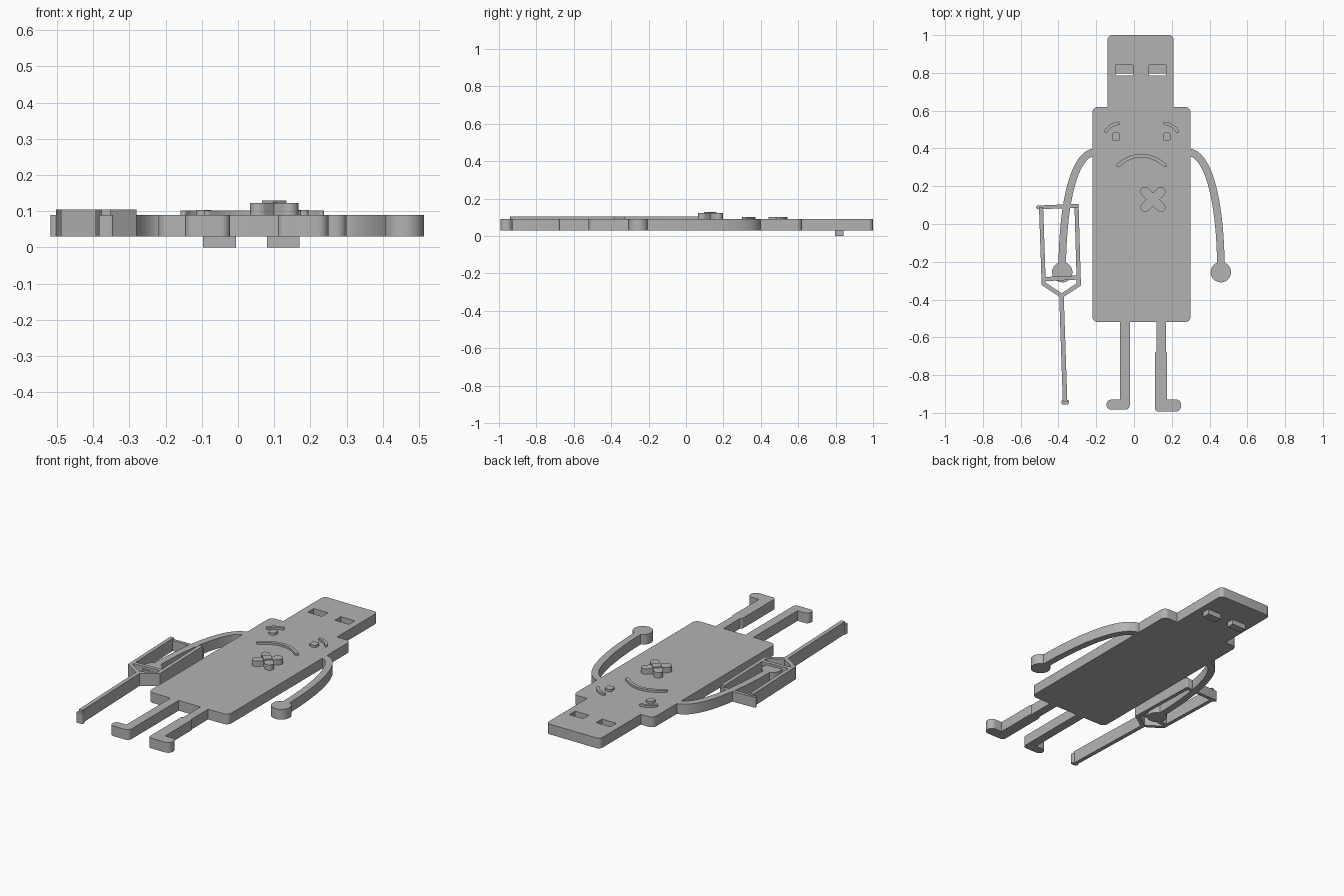
import bpy, bmesh, math
from mathutils import Vector

if "Cube" in bpy.data.objects:
    bpy.data.objects.remove(bpy.data.objects["Cube"], do_unlink=True)

GREY = (0.45, 0.45, 0.45, 1)
mat = bpy.data.materials.new("plain grey")
mat.use_nodes = True
mat.diffuse_color = GREY
mat.node_tree.nodes["Principled BSDF"].inputs["Base Color"].default_value = GREY

LOW, HIGH = 0.03, 0.09
MID = 0.04  # mirror axis of the figure


def extrude(name, outline, z0=LOW, z1=HIGH):
    """Solid plate from a closed 2D outline."""
    bm = bmesh.new()
    face = bm.faces.new([bm.verts.new((p[0], p[1], z0)) for p in outline])
    res = bmesh.ops.extrude_face_region(bm, geom=[face])
    bmesh.ops.translate(bm, vec=(0, 0, z1 - z0),
                        verts=[v for v in res["geom"] if isinstance(v, bmesh.types.BMVert)])
    bmesh.ops.recalc_face_normals(bm, faces=bm.faces)
    mesh = bpy.data.meshes.new(name)
    bm.to_mesh(mesh)
    bm.free()
    mesh.materials.append(mat)
    ob = bpy.data.objects.new(name, mesh)
    bpy.context.collection.objects.link(ob)
    return ob


def slab(name, x0, x1, y0, y1, z0=LOW, z1=HIGH, r=0.0, r_low=None):
    """Rectangle with rounded corners; r_low rounds the -y corners."""
    r_low = r if r_low is None else r_low
    pts = []
    for i, (x, y, sx, sy) in enumerate([(x1, y1, -1, -1), (x0, y1, 1, -1),
                                        (x0, y0, 1, 1), (x1, y0, -1, 1)]):
        rad = r if i < 2 else r_low
        steps = 6 if rad > 0 else 0
        for k in range(steps + 1):
            a = math.pi / 2 * (i + k / max(steps, 1))
            pts.append((x + sx * rad + rad * math.cos(a), y + sy * rad + rad * math.sin(a)))
    return extrude(name, pts, z0, z1)


def stroke(name, path, width, z0=LOW, z1=HIGH, round_ends=True):
    """Ribbon of constant width along a 2D path."""
    pts = [Vector(p) for p in path]
    h = width / 2
    left, right = [], []
    for i, p in enumerate(pts):
        d_in = (p - pts[max(i - 1, 0)]).normalized()
        d_out = (pts[min(i + 1, len(pts) - 1)] - p).normalized()
        d = (d_in + d_out).normalized()
        n = Vector((-d.y, d.x))
        ref = d_out if d_out.length else d_in
        k = h / max(n.dot(Vector((-ref.y, ref.x))), 0.3)
        left.append(p + n * k)
        right.append(p - n * k)

    def cap(center, start):
        if not round_ends:
            return []
        a0 = math.atan2(*(start - center).yx)
        return [center + h * Vector((math.cos(a0 - math.pi * k / 8), math.sin(a0 - math.pi * k / 8)))
                for k in range(1, 8)]

    outline = left + cap(pts[-1], left[-1]) + right[::-1] + cap(pts[0], right[0])
    return extrude(name, outline, z0, z1)


def disc(name, x, y, r, z0=LOW, z1=HIGH, n=32):
    return extrude(name, [(x + r * math.cos(2 * math.pi * k / n), y + r * math.sin(2 * math.pi * k / n))
                          for k in range(n)], z0, z1)


def bezier(ctrl, n=16):
    """Points on a Bezier curve of any degree."""
    out = []
    for i in range(n + 1):
        t, p = i / n, [Vector(c) for c in ctrl]
        while len(p) > 1:
            p = [a.lerp(b, t) for a, b in zip(p, p[1:])]
        out.append(p[0])
    return out


def flip(path):
    return [(2 * MID - p[0], p[1]) for p in path]


# Body and plug
slab("body", -0.22, 0.30, -0.52, 0.62, r=0.03)
plug = slab("plug", -0.14, 0.21, 0.62, 1.0, r=0.025, r_low=0)

# Plug windows with tabs poking out underneath
for side, x0, x1 in (("right", -0.097, -0.005), ("left", 0.08, 0.17)):
    cutter = slab("window_cutter", x0, x1, 0.787, 0.842, 0, 0.2)
    cutter.hide_render = True
    mod = plug.modifiers.new("window", "BOOLEAN")
    mod.operation, mod.solver, mod.object = "DIFFERENCE", "EXACT", cutter
    bpy.context.view_layer.objects.active = plug
    bpy.ops.object.modifier_apply(modifier=mod.name)
    bpy.data.objects.remove(cutter, do_unlink=True)
    slab(side + "_window_tab", x0, x1, 0.797, 0.842, 0, 0.055)

# Arms, hands, eyes and brows, mirrored about the figure's middle
arm = bezier([(0.29, 0.38), (0.40, 0.37), (0.46, 0.10), (0.46, -0.25)], 24)
brow = bezier([(0.162, 0.533), (0.21, 0.525), (0.23, 0.49)], 10)
for side, f in (("left", lambda p: p), ("right", flip)):
    stroke(side + "_arm", f(arm), 0.04, round_ends=False)
    (hx, hy), = f([(0.46, -0.255)])
    disc(side + "_hand", hx, hy, 0.054)
    stroke(side + "_brow", f(brow), 0.017, HIGH - 0.005, 0.102)
    (ex, ey), = f([(0.174, 0.462)])
    slab(side + "_eye", ex - 0.021, ex + 0.021, ey - 0.022, ey + 0.022, HIGH - 0.005, 0.103, r=0.012)

# Mouth
stroke("mouth", bezier([(-0.085, 0.31), (0.04, 0.415), (0.165, 0.31)]), 0.019, HIGH - 0.005, 0.102)

# Crossed plaster with a raised pad
cx, cy, reach = 0.10, 0.13, 0.042
for name, s in (("plaster_strip_a", 1), ("plaster_strip_b", -1)):
    stroke(name, [(cx - reach, cy - reach * s), (cx + reach, cy + reach * s)], 0.05, HIGH - 0.005, 0.122)
extrude("plaster_pad", [(cx + 0.034, cy), (cx, cy + 0.034), (cx - 0.034, cy), (cx, cy - 0.034)], 0.115, 0.129)

# Legs and feet, one in a cast
slab("right_leg", -0.075, -0.022, -0.96, -0.51)
slab("right_foot", -0.146, -0.022, -0.983, -0.93, r=0.025)
slab("left_leg", 0.12, 0.17, -0.70, -0.51)
slab("left_cast", 0.11, 0.176, -0.993, -0.675, r=0.012, r_low=0.02)
slab("left_foot", 0.12, 0.25, -0.993, -0.928, r=0.03)

# Crutch
TOP = 0.104
stroke("crutch_armrest", [(-0.508, 0.088), (-0.30, 0.096)], 0.02)
stroke("crutch_frame", [(-0.492, 0.09), (-0.478, -0.317), (-0.383, -0.38), (-0.292, -0.32), (-0.304, 0.09)],
       0.022, LOW, TOP, round_ends=False)
stroke("crutch_handle", [(-0.48, -0.292), (-0.29, -0.283)], 0.022, LOW, TOP, round_ends=False)
stroke("crutch_pole", [(-0.384, -0.378), (-0.365, -0.94)], 0.024, LOW, TOP, round_ends=False)
slab("crutch_tip", -0.384, -0.345, -0.955, -0.932, r=0.006)

# Smooth the rounded sides, keep the rims sharp
bpy.ops.object.select_all(action="DESELECT")
for ob in bpy.context.collection.objects:
    if ob.type == "MESH":
        ob.select_set(True)
        bpy.context.view_layer.objects.active = ob
bpy.ops.object.shade_smooth_by_angle(angle=math.radians(30))
